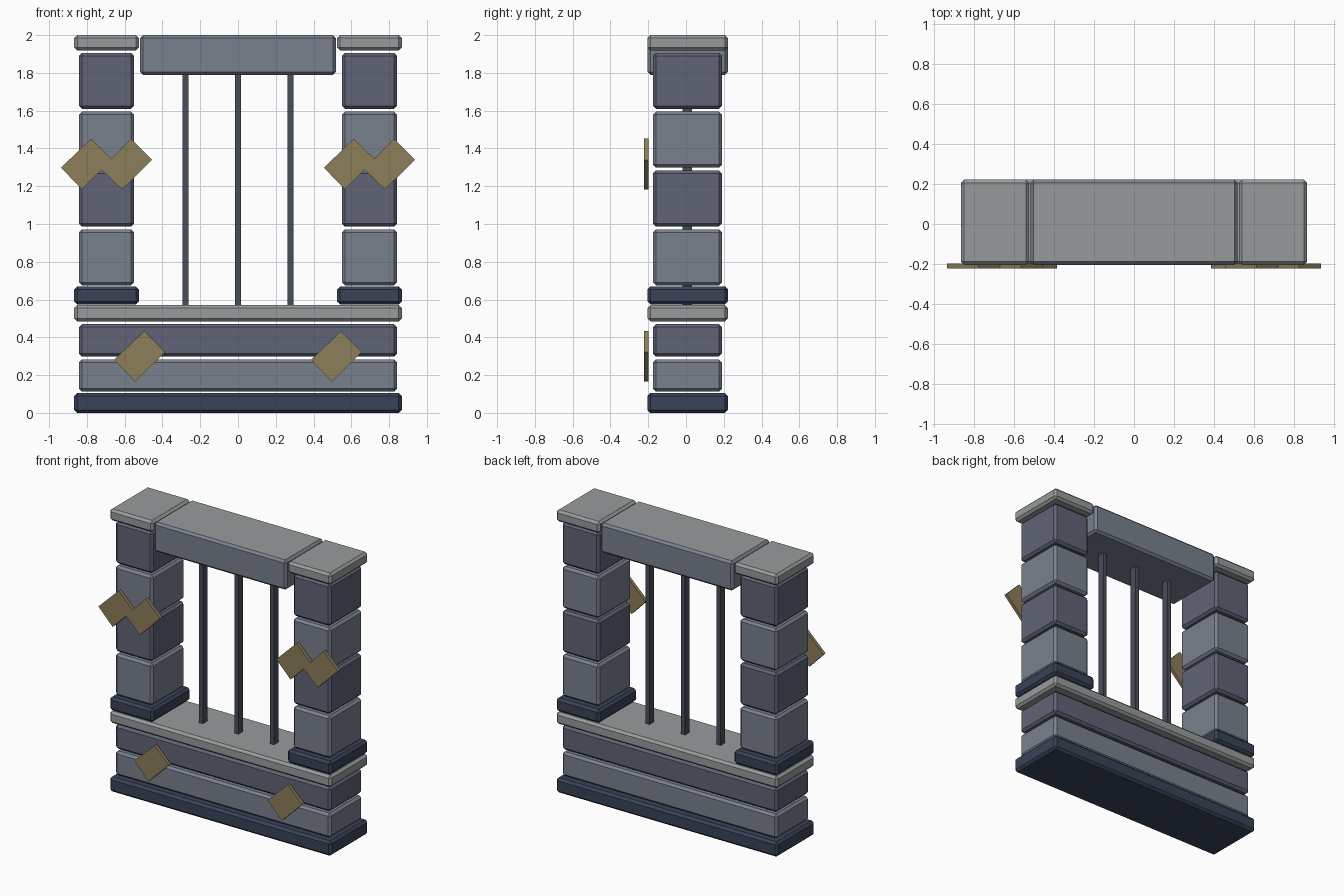
import bpy, bmesh, math
from mathutils import Vector, Matrix

if "Cube" in bpy.data.objects:
    bpy.data.objects.remove(bpy.data.objects["Cube"])


def material(name, rgb):
    m = bpy.data.materials.new(name)
    m.diffuse_color = (*rgb, 1)
    m.use_nodes = True
    m.node_tree.nodes["Principled BSDF"].inputs["Base Color"].default_value = m.diffuse_color
    return m


CAP = material("pale_stone", (0.31, 0.33, 0.33))
LIGHT = material("blue_grey_stone", (0.19, 0.22, 0.27))
DARK = material("violet_grey_stone", (0.115, 0.125, 0.18))
NAVY = material("navy_stone", (0.04, 0.055, 0.095))
IRON = material("iron", (0.065, 0.075, 0.1))
GOLD = material("ochre", (0.27, 0.21, 0.105))


def finish(bm, name, mat):
    bmesh.ops.recalc_face_normals(bm, faces=bm.faces)
    mesh = bpy.data.meshes.new(name)
    bm.to_mesh(mesh)
    bm.free()
    mesh.materials.append(mat)
    ob = bpy.data.objects.new(name, mesh)
    bpy.context.collection.objects.link(ob)
    return ob


def block(name, x, y, z, mat, bevel=0.016):
    """Chamfered box from (min, max) ranges."""
    bm = bmesh.new()
    lo, hi = Vector((x[0], y[0], z[0])), Vector((x[1], y[1], z[1]))
    bmesh.ops.create_cube(bm, size=1, matrix=Matrix.Translation((lo + hi) / 2)
                          @ Matrix.Diagonal((*(hi - lo), 1)))
    if bevel:
        bmesh.ops.bevel(bm, geom=bm.edges[:], offset=bevel, segments=1,
                        affect='EDGES')
    return finish(bm, name, mat)


def plate(name, points, cx, cz):
    """Thin plate: an (x, z) outline extruded along y."""
    bm = bmesh.new()
    face = bm.faces.new([bm.verts.new((cx + px, -0.222, cz + pz)) for px, pz in points])
    ext = bmesh.ops.extrude_face_region(bm, geom=[face])
    bmesh.ops.translate(bm, vec=(0, 0.024, 0),
                        verts=[v for v in ext["geom"] if isinstance(v, bmesh.types.BMVert)])
    return finish(bm, name, GOLD)


WIDE = (-0.205, 0.222)
NARROW = (-0.175, 0.19)

# Low wall
block("wall_plinth", (-0.867, 0.867), WIDE, (0, 0.105), NAVY)
block("wall_course_lower", (-0.842, 0.842), NARROW, (0.112, 0.283), LIGHT)
block("wall_course_upper", (-0.842, 0.842), NARROW, (0.298, 0.47), DARK)
block("wall_sill", (-0.867, 0.867), WIDE, (0.485, 0.57), CAP)

# Piers on both sides
for s, side in ((-1, "left"), (1, "right")):
    outer = tuple(sorted((s * 0.525, s * 0.867)))
    inner = tuple(sorted((s * 0.55, s * 0.842)))
    block(f"pier_base_{side}", outer, WIDE, (0.575, 0.67), NAVY)
    for i in range(4):
        z = 0.675 + i * 0.3115
        block(f"pier_block_{side}_{i + 1}", inner, NARROW, (z, z + 0.297),
              DARK if i % 2 else LIGHT)
    block(f"pier_cap_{side}", outer, WIDE, (1.918, 2.0), CAP)

# Lintel with a pale top face
lintel = block("lintel", (-0.519, 0.519), WIDE, (1.79, 2.0), LIGHT)
lintel.data.materials.append(CAP)
for p in lintel.data.polygons:
    if p.normal.z > 0.9:
        p.material_index = 1

# Window bars
for i in range(3):
    x = (i - 1) * 0.278
    block(f"bar_{i + 1}", (x - 0.015, x + 0.015), (-0.018, 0.032), (0.56, 1.80), IRON, 0)

# Tilted plates on the wall and zigzag plates on the piers
diamond = [(-0.135, -0.018), (0.024, 0.134), (0.135, 0.023), (-0.024, -0.134)]
zigzag = [(-0.241, -0.019), (-0.082, 0.135), (0.026, 0.028), (0.130, 0.135),
          (0.241, 0.023), (0.082, -0.134), (-0.026, -0.030), (-0.130, -0.134)]
for s, side in ((-1, "left"), (1, "right")):
    plate(f"wall_plate_{side}", diamond, s * 0.521, 0.299)
    plate(f"pier_plate_{side}", zigzag, s * 0.696, 1.317)
